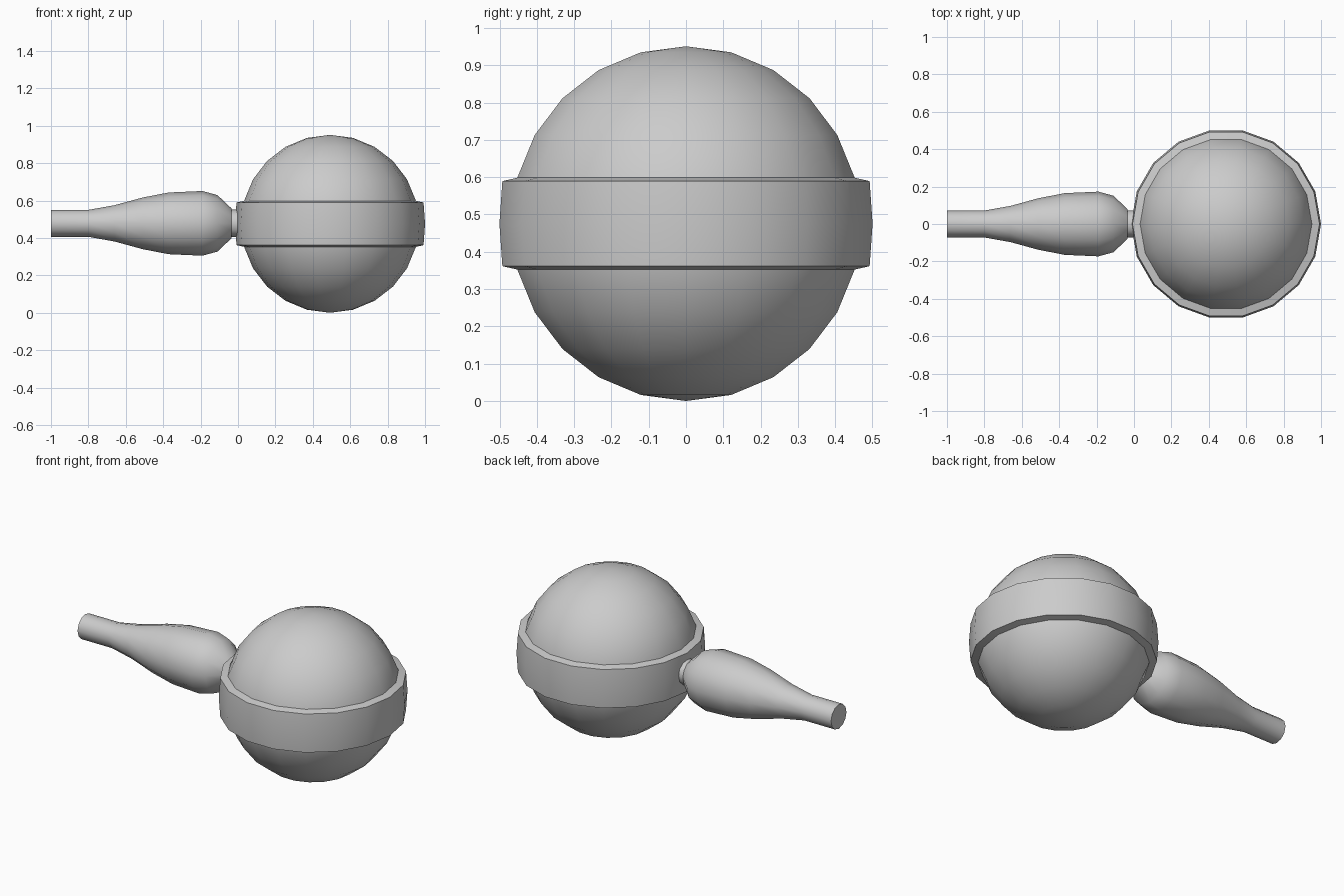
import bpy, bmesh
from math import sin, cos, pi, radians

if "Cube" in bpy.data.objects:
    bpy.data.objects.remove(bpy.data.objects["Cube"])

CX, CZ = 0.492, 0.4755      # centre of the ball
R = 0.4755                  # ball radius


def lathe(name, profile, sides, along_x=False, centre=(0, 0, 0)):
    """Spin (radius, height) points around z, or around x; radius 0 makes a pole."""
    bm = bmesh.new()
    rings = []
    for r, h in profile:
        ring = []
        for i in range(1 if r == 0 else sides):
            a = 2 * pi * i / sides
            u, v = r * cos(a), r * sin(a)
            p = (h, u, v) if along_x else (u, v, h)
            ring.append(bm.verts.new([c + q for c, q in zip(centre, p)]))
        rings.append(ring)
    for a, b in zip(rings, rings[1:]):
        for i in range(sides):
            j = (i + 1) % sides
            if len(a) == 1:
                bm.faces.new((a[0], b[j], b[i]))
            elif len(b) == 1:
                bm.faces.new((a[i], a[j], b[0]))
            else:
                bm.faces.new((a[i], a[j], b[j], b[i]))
    # flat caps on open ends of the handle
    if along_x:
        bm.faces.new(rings[0])
        bm.faces.new(rings[-1])
    bmesh.ops.recalc_face_normals(bm, faces=bm.faces)
    mesh = bpy.data.meshes.new(name)
    bm.to_mesh(mesh)
    bm.free()
    obj = bpy.data.objects.new(name, mesh)
    bpy.context.collection.objects.link(obj)
    bpy.ops.object.select_all(action='DESELECT')
    obj.select_set(True)
    bpy.context.view_layer.objects.active = obj
    bpy.ops.object.shade_smooth_by_angle(angle=radians(40))
    return obj


# Ball: 12 rings, 18 segments
arc = [(0 if k in (0, 12) else R * sin(pi * k / 12), -R * cos(pi * k / 12))
       for k in range(13)]
lathe("ball", arc, 18, centre=(CX, 0, CZ))

# Raised band around the middle of the ball
ri, zi = R * cos(radians(15)), R * sin(radians(15))
band = [(ri, -zi), (0.500, -0.114), (0.508, 0), (0.500, 0.114), (ri, zi), (ri, -zi)]
lathe("band", band, 18, centre=(CX, 0, CZ))

# Turned handle along x, with a thin neck reaching into the band
handle = [(0.072, -1.0), (0.072, -0.80), (0.097, -0.66), (0.138, -0.51),
          (0.165, -0.37), (0.173, -0.19), (0.151, -0.11), (0.080, -0.035)]
lathe("handle", handle, 12, along_x=True, centre=(0, 0, 0.478))
lathe("neck", [(0.073, -0.036), (0.073, 0.03)], 12, along_x=True, centre=(0, 0, 0.478))
